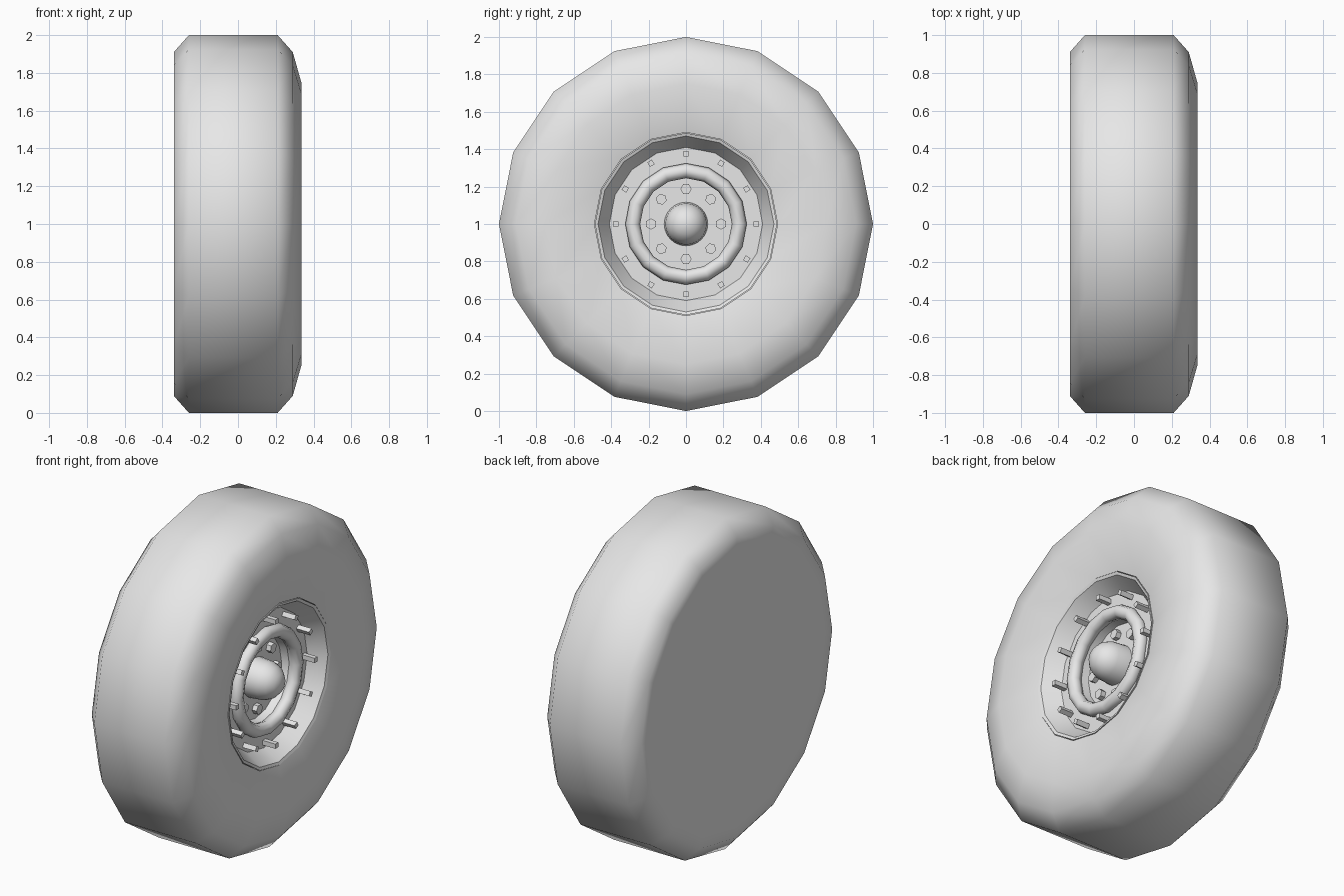
import bpy
import bmesh
from math import sin, cos, pi, radians
from mathutils import Matrix, Vector

cube = bpy.data.objects.get("Cube")
if cube:
    bpy.data.objects.remove(cube, do_unlink=True)

grey = bpy.data.materials.new("plain grey")
grey.use_nodes = True
grey.diffuse_color = (0.8, 0.8, 0.8, 1)
grey.node_tree.nodes["Principled BSDF"].inputs["Base Color"].default_value = (0.8, 0.8, 0.8, 1)


def finish(name, bm, angle=None):
    """Turn a bmesh into an object standing at axle height."""
    bmesh.ops.recalc_face_normals(bm, faces=bm.faces)
    mesh = bpy.data.meshes.new(name)
    bm.to_mesh(mesh)
    bm.free()
    mesh.materials.append(grey)
    obj = bpy.data.objects.new(name, mesh)
    obj.location.z = 1
    bpy.context.collection.objects.link(obj)
    if angle:
        bpy.ops.object.select_all(action="DESELECT")
        obj.select_set(True)
        bpy.context.view_layer.objects.active = obj
        bpy.ops.object.shade_smooth_by_angle(angle=radians(angle))
    return obj


def lathe(name, profile, sides, angle, closed=False):
    """Revolve (x, radius) points about the x axle."""
    bm = bmesh.new()
    rings = []
    for x, r in profile:
        if r == 0:
            rings.append([bm.verts.new((x, 0, 0))] * sides)
        else:
            rings.append([bm.verts.new((x, r * sin(2 * pi * i / sides), r * cos(2 * pi * i / sides)))
                          for i in range(sides)])
    pairs = list(zip(rings, rings[1:]))
    if closed:
        pairs.append((rings[-1], rings[0]))
    for a, b in pairs:
        for i in range(sides):
            j = (i + 1) % sides
            corners = dict.fromkeys((a[i], a[j], b[j], b[i]))
            bm.faces.new(list(corners))
    return finish(name, bm, angle)


def stud_circle(name, count, ring, radius, sides, x0, x1, turn=0):
    """Prisms along the axle, repeated around a circle."""
    bm = bmesh.new()
    for i in range(count):
        place = (Matrix.Rotation(2 * pi * i / count, 4, "X")
                 @ Matrix.Translation(Vector(((x0 + x1) / 2, 0, ring)))
                 @ Matrix.Rotation(pi / 2, 4, "Y")
                 @ Matrix.Rotation(turn, 4, "Z"))
        bmesh.ops.create_cone(bm, cap_ends=True, segments=sides, radius1=radius,
                              radius2=radius, depth=x1 - x0, matrix=place)
    return finish(name, bm)


# Tyre: flat closed back, bevelled shoulders, dished outer sidewall
lathe("tyre", [(-0.34, 0), (-0.34, 0.84), (-0.34, 0.91), (-0.26, 1), (0.21, 1),
               (0.29, 0.91), (0.335, 0.75), (0.275, 0.49), (0.05, 0.49), (0.05, 0)], 16, 60)

# Rim: lip, sloping wall, bolt face and recessed centre
lathe("rim", [(0.06, 0), (0.06, 0.487), (0.278, 0.487), (0.272, 0.47), (0.175, 0.41),
              (0.175, 0.26), (0.115, 0.25), (0.115, 0)], 16, 30)

# Rounded ring around the recess
tube = [(0.19 + 0.04 * cos(k * pi / 4), 0.285 + 0.04 * sin(k * pi / 4)) for k in range(8)]
lathe("rim_ring", tube, 16, 60, closed=True)

# Hub with domed cap
lathe("hub", [(0.1, 0), (0.1, 0.118), (0.2, 0.11), (0.245, 0.09), (0.278, 0.055), (0.293, 0)],
      24, 60)

# Long studs on the bolt face and hexagonal nuts around the hub
stud_circle("rim_studs", 12, 0.375, 0.02, 4, 0.165, 0.26, turn=pi / 4)
stud_circle("hub_nuts", 8, 0.187, 0.03, 6, 0.105, 0.145)
